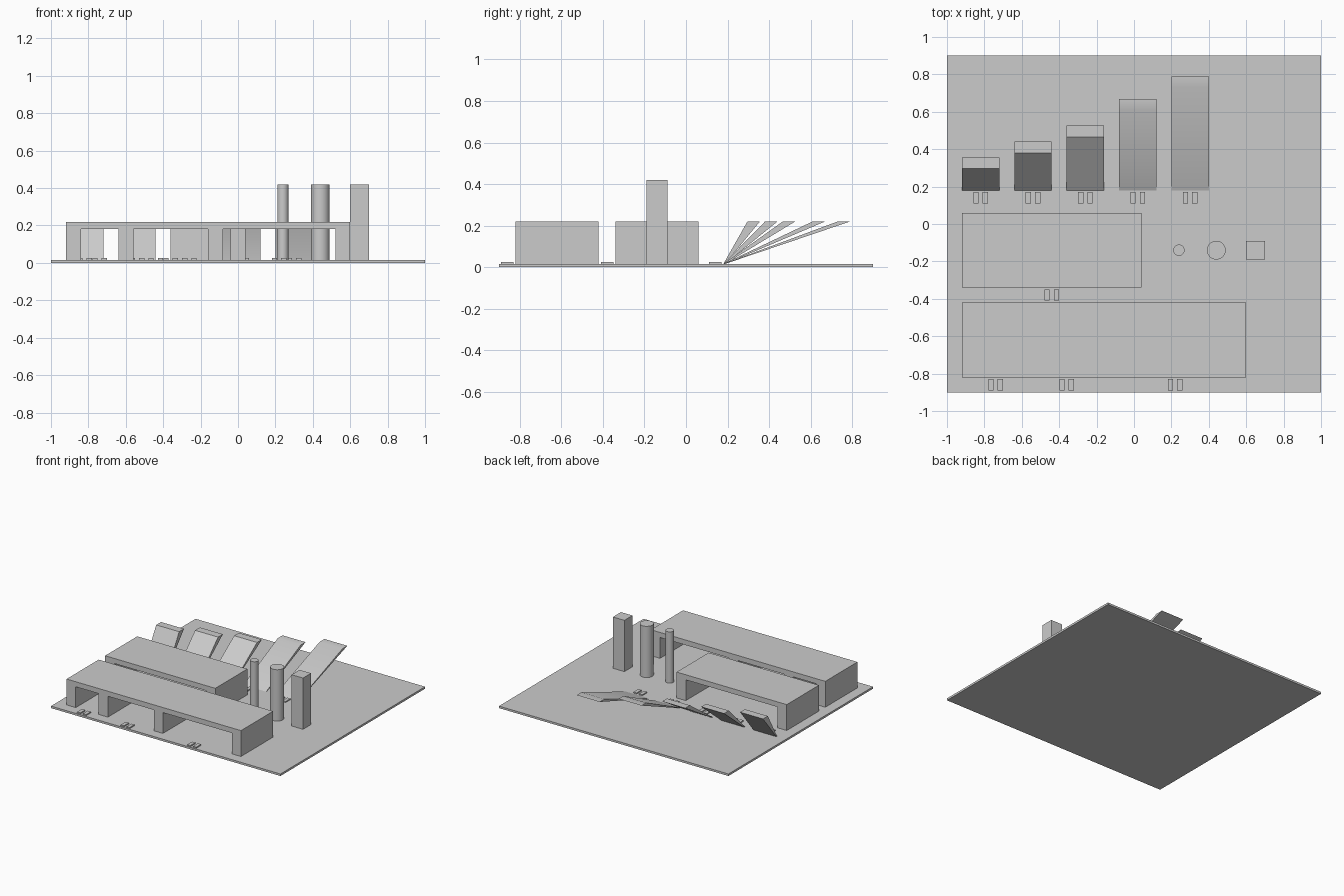
import bpy, bmesh, math
from mathutils import Vector

cube = bpy.data.objects.get("Cube")
if cube:
    bpy.data.objects.remove(cube, do_unlink=True)

GREY = (0.6, 0.6, 0.6, 1)
mat = bpy.data.materials.new("plain_grey")
mat.use_nodes = True
mat.diffuse_color = GREY
mat.node_tree.nodes["Principled BSDF"].inputs["Base Color"].default_value = GREY

BASE = 0.016   # top of the base plate
TOP = 0.22     # top of bridges and ramps


def finish(name, bm):
    bmesh.ops.recalc_face_normals(bm, faces=bm.faces)
    mesh = bpy.data.meshes.new(name)
    bm.to_mesh(mesh)
    bm.free()
    obj = bpy.data.objects.new(name, mesh)
    mesh.materials.append(mat)
    bpy.context.collection.objects.link(obj)
    bpy.ops.object.select_all(action="DESELECT")
    obj.select_set(True)
    bpy.context.view_layer.objects.active = obj
    bpy.ops.object.shade_smooth_by_angle(angle=math.radians(30))
    return obj


def extrude(name, points, offset):
    """Extrude a closed outline along an offset."""
    bm = bmesh.new()
    face = bm.faces.new([bm.verts.new(p) for p in points])
    ext = bmesh.ops.extrude_face_region(bm, geom=[face], use_keep_orig=True)
    moved = [g for g in ext["geom"] if isinstance(g, bmesh.types.BMVert)]
    bmesh.ops.translate(bm, verts=moved, vec=Vector(offset))
    return finish(name, bm)


def box(name, x0, x1, y0, y1, z0, z1):
    outline = [(x0, y0, z0), (x1, y0, z0), (x1, y1, z0), (x0, y1, z0)]
    return extrude(name, outline, (0, 0, z1 - z0))


def bridge(name, y, spans, leg=0.08, x=-0.92):
    """Deck on legs, with one opening per span."""
    outline = [(x, y, TOP), (x, y, BASE)]
    for span in spans:
        x += leg
        outline += [(x, y, BASE), (x, y, 0.18), (x + span, y, 0.18), (x + span, y, BASE)]
        x += span
    outline += [(x + leg, y, BASE), (x + leg, y, TOP)]
    return extrude(name, outline, (0, 0.4, 0))


def cylinder(name, x, y, radius, height):
    bm = bmesh.new()
    bmesh.ops.create_cone(bm, cap_ends=True, segments=48, radius1=radius,
                          radius2=radius, depth=height)
    bmesh.ops.translate(bm, verts=bm.verts, vec=(x, y, BASE + height / 2))
    return finish(name, bm)


# Base plate
box("base_plate", -1, 1, -0.9, 0.9, 0, BASE)

# Bridges
bridge("front_bridge", -0.82, [0.2, 0.4, 0.6])
bridge("middle_bridge", -0.34, [0.8])

# Towers
cylinder("thin_round_tower", 0.24, -0.14, 0.03, 0.42 - BASE)
cylinder("thick_round_tower", 0.44, -0.14, 0.05, 0.42 - BASE)
box("square_tower", 0.6, 0.7, -0.19, -0.09, BASE, 0.42)

# Leaning ramps, each further from vertical than the last
for i, angle in enumerate([30, 45, 55, 65, 70]):
    x = -0.92 + 0.28 * i
    lean = 0.2 * math.tan(math.radians(angle))
    outline = [(x, 0.18, BASE), (x, 0.18 + lean, TOP),
               (x, 0.24 + lean, TOP), (x, 0.188, BASE)]
    extrude(f"leaning_ramp_{i + 1}", outline, (0.2, 0, 0))

# Small raised markers in front of each span and ramp
markers = [(-0.74, -0.89), (-0.36, -0.89), (0.22, -0.89), (-0.44, -0.41)]
markers += [(-0.82 + 0.28 * i, 0.11) for i in range(5)]
for i, (x, y) in enumerate(markers):
    for side, dx in (("a", -0.025), ("b", 0.025)):
        box(f"marker_{i + 1}_{side}", x + dx - 0.014, x + dx + 0.014,
            y, y + 0.06, BASE, BASE + 0.009)
